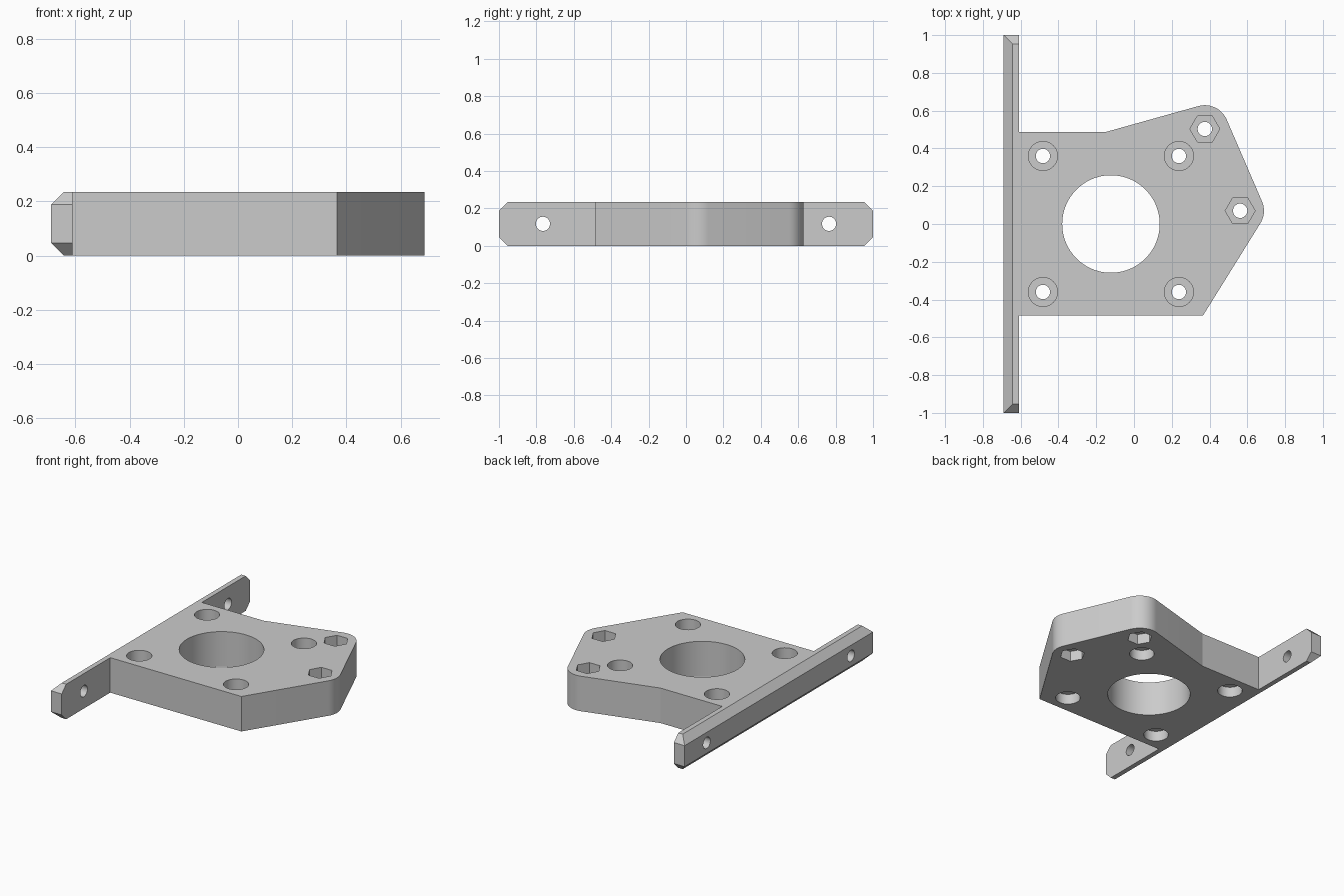
import bpy, bmesh
from math import radians, cos, sin, pi

cube = bpy.data.objects.get("Cube")
if cube:
    bpy.data.objects.remove(cube, do_unlink=True)

THICK = 0.235
MID = THICK / 2
SCREW_R, POCKET_R = 0.038, 0.077
WEB_LOW, WEB_HIGH = 0.07, 0.14          # solid web between the two pockets
ARM_NUTS = [(0.562, 0.07), (0.375, 0.503)]
MOTOR_X, HOLE_STEP = -0.122, 0.36

grey = bpy.data.materials.new("plain grey")
grey.use_nodes = True
colour = (0.6, 0.6, 0.6, 1)
grey.diffuse_color = colour
grey.node_tree.nodes["Principled BSDF"].inputs["Base Color"].default_value = colour


def arc(centre, start, end, radius=0.126, steps=12):
    angles = [radians(start + (end - start) * i / steps) for i in range(steps + 1)]
    return [(centre[0] + radius * cos(a), centre[1] + radius * sin(a)) for a in angles]


# Plate and mounting rail as one extruded outline
outline = [(-0.69, -1), (-0.61, -1), (-0.61, -0.485), (0.365, -0.485)]
outline += arc(ARM_NUTS[0], -32, 23.5) + arc(ARM_NUTS[1], 23.5, 105)
outline += [(-0.15, 0.487), (-0.61, 0.487), (-0.61, 1), (-0.69, 1)]
bm = bmesh.new()
base = bm.faces.new([bm.verts.new((x, y, 0)) for x, y in outline])
top = bmesh.ops.extrude_face_region(bm, geom=[base])["geom"]
for v in top:
    if isinstance(v, bmesh.types.BMVert):
        v.co.z = THICK
bmesh.ops.recalc_face_normals(bm, faces=bm.faces)

# Chamfered rail ends
ends = [e for e in bm.edges
        if all(abs(v.co.y) > 0.99 for v in e.verts)
        and abs(e.verts[0].co.z - e.verts[1].co.z) < 0.01]
bmesh.ops.bevel(bm, geom=ends, offset=0.047, segments=1, affect='EDGES')
mesh = bpy.data.meshes.new("motor_plate")
bm.to_mesh(mesh)
bm.free()
plate = bpy.data.objects.new("motor_plate", mesh)
bpy.context.collection.objects.link(plate)
mesh.materials.append(grey)


def drill(x, y, low, high, radius, sides=48, along_x=False):
    """Cut a round or hexagonal hole from low to high."""
    middle = (low + high) / 2
    bpy.ops.mesh.primitive_cylinder_add(
        vertices=sides, radius=radius, depth=high - low,
        location=(middle, y, MID) if along_x else (x, y, middle),
        rotation=(0, pi / 2, 0) if along_x else (0, 0, pi / 6 if sides == 6 else 0))
    cutter = bpy.context.object
    cutter.hide_render = True
    cutter.data.materials.append(grey)
    bpy.context.view_layer.objects.active = plate
    cut = plate.modifiers.new("hole", 'BOOLEAN')
    cut.operation, cut.solver, cut.object = 'DIFFERENCE', 'EXACT', cutter
    bpy.ops.object.modifier_apply(modifier=cut.name)
    bpy.data.objects.remove(cutter, do_unlink=True)


def pocketed_hole(x, y, sides, radius):
    drill(x, y, WEB_HIGH, THICK + 0.1, radius, sides)
    drill(x, y, -0.1, WEB_LOW, radius, sides)
    drill(x, y, -0.1, THICK + 0.1, SCREW_R, 32)


# Motor opening and its four screw holes
drill(MOTOR_X, 0, -0.1, THICK + 0.1, 0.258, 96)
for sx in (-1, 1):
    for sy in (-1, 1):
        pocketed_hole(MOTOR_X + sx * HOLE_STEP, sy * HOLE_STEP, 48, POCKET_R)

# Hexagonal nut pockets
for x, y in ARM_NUTS:
    pocketed_hole(x, y, 6, 0.079)

# Rail screw holes
for side in (-1, 1):
    drill(0, side * 0.765, -0.8, -0.5, SCREW_R, 32, along_x=True)

bpy.ops.object.select_all(action='DESELECT')
plate.select_set(True)
bpy.context.view_layer.objects.active = plate
bpy.ops.object.shade_smooth_by_angle(angle=radians(14))
